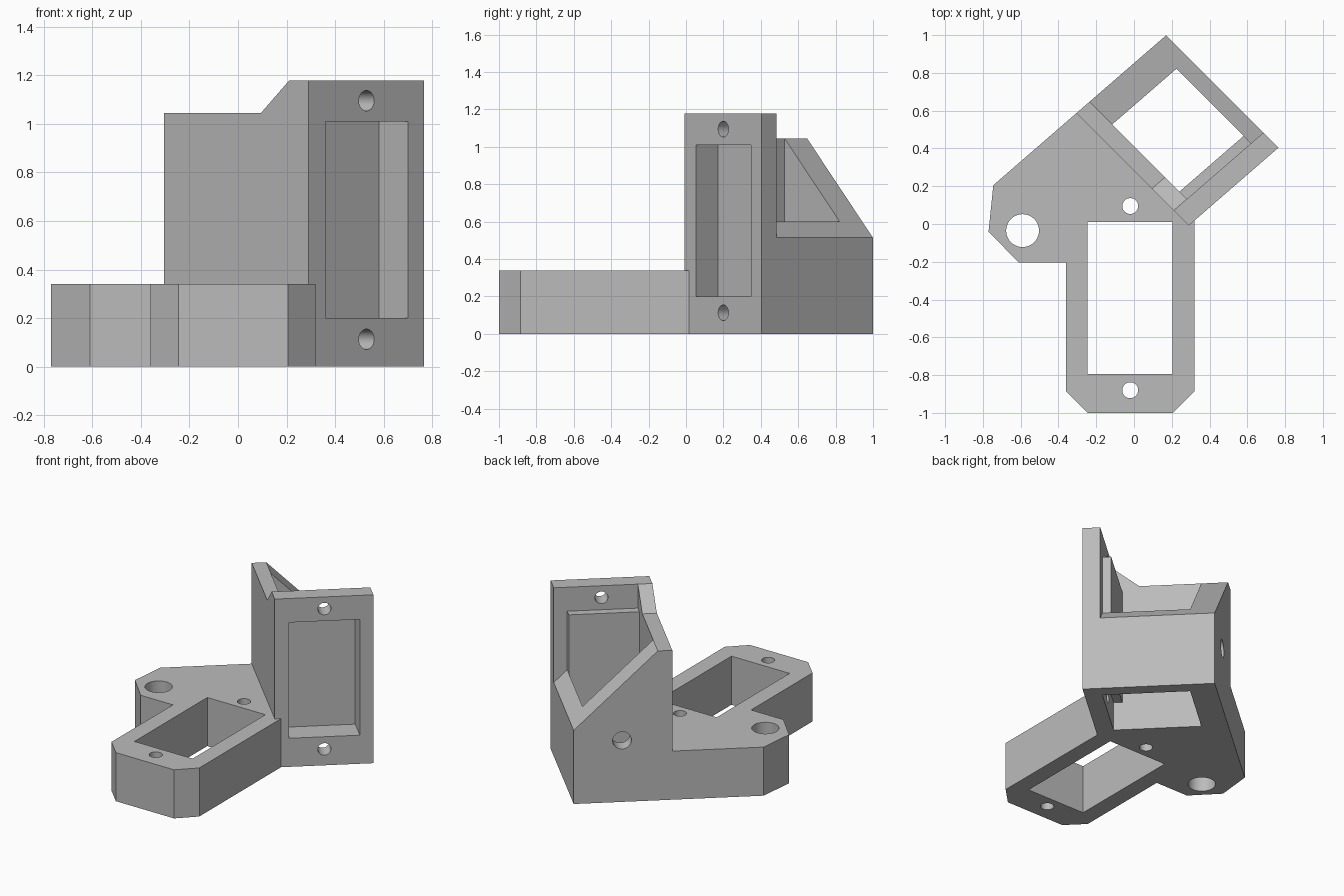
import bpy, bmesh
from mathutils import Vector

cube = bpy.data.objects.get("Cube")
if cube:
    bpy.data.objects.remove(cube)

grey = bpy.data.materials.new("plain grey")
grey.use_nodes = True
grey.diffuse_color = (0.5, 0.5, 0.5, 1)
grey.node_tree.nodes["Principled BSDF"].inputs["Base Color"].default_value = (0.5, 0.5, 0.5, 1)

# Slanted frame of the upright: s runs along the back wall, t towards its face plate
ORIGIN = Vector((-0.305, 0.587, 0))
S_AXIS = Vector((0.475, 0.412, 0))
T_AXIS = Vector((0.595, -0.595, 0))
UP = Vector((0, 0, 1))
WALL, FAR_WALL = 0.147, 0.863
POCKET_T, PLATE_T = 0.202, 0.866


def at(s, t, z=0):
    return ORIGIN + S_AXIS * s + T_AXIS * t + UP * z


def link(name, bm):
    bmesh.ops.recalc_face_normals(bm, faces=bm.faces)
    mesh = bpy.data.meshes.new(name)
    bm.to_mesh(mesh)
    bm.free()
    mesh.materials.append(grey)
    obj = bpy.data.objects.new(name, mesh)
    bpy.context.collection.objects.link(obj)
    return obj


def prism(name, outline, sweep):
    """Extrude a flat outline along a sweep vector."""
    bm = bmesh.new()
    face = bm.faces.new([bm.verts.new(p) for p in outline])
    moved = bmesh.ops.extrude_face_region(bm, geom=[face])["geom"]
    bmesh.ops.translate(bm, vec=sweep, verts=[v for v in moved if isinstance(v, bmesh.types.BMVert)])
    return link(name, bm)


def slanted_block(name, s0, s1, t0, t1, z0, z1):
    return prism(name, [at(s0, t0, z0), at(s1, t0, z0), at(s1, t1, z0), at(s0, t1, z0)], UP * (z1 - z0))


def rod(name, centre, axis, radius, length):
    bm = bmesh.new()
    bmesh.ops.create_cone(bm, cap_ends=True, segments=40, radius1=radius, radius2=radius, depth=length)
    bm.transform(axis.to_track_quat("Z", "Y").to_matrix().to_4x4())
    bmesh.ops.translate(bm, vec=centre, verts=bm.verts)
    return link(name, bm)


def combine(target, tool, operation):
    mod = target.modifiers.new(operation.lower(), "BOOLEAN")
    mod.operation, mod.solver, mod.object = operation, "EXACT", tool
    bpy.context.view_layer.objects.active = target
    bpy.ops.object.modifier_apply(modifier=mod.name)
    bpy.data.objects.remove(tool)


# Flat base, reaching slightly into the upright's side wall
base_outline = [(-0.77, -0.04), (-0.61, -0.205), (-0.36, -0.205), (-0.36, -0.885), (-0.245, -1),
                (0.205, -1), (0.32, -0.885), (0.32, 0.016)]
base_points = [Vector((x, y, 0)) for x, y in base_outline]
base_points += [at(0.063, 0.97), at(0.063, 0), at(-0.926, 0)]
bracket = prism("angled_bracket", base_points, UP * 0.34)

# Upright box with a sloping top, gusset and tall face plate
box_profile = [at(0, 0), at(1, 0), at(1, 0, 0.515), at(WALL, 0, 1.045), at(0, 0, 1.045)]
upright = prism("upright_box", box_profile, T_AXIS * 0.9)
gusset = prism("gusset", [at(0, 0.672, 1.045), at(0, PLATE_T, 1.178), at(0, 0.9, 1.178),
                          at(0, 0.9, 0.9), at(0, 0.672, 0.9)], S_AXIS * WALL)
plate = slanted_block("face_plate", 0, 1, PLATE_T, 1, 0, 1.178)
for part in (gusset, plate):
    combine(upright, part, "UNION")

# Pocket open at top and bottom, and the window in the face plate
combine(upright, slanted_block("pocket", WALL, FAR_WALL, POCKET_T, PLATE_T, -0.1, 1.4), "DIFFERENCE")
combine(upright, slanted_block("window", WALL, FAR_WALL, 0.8, 1.1, 0.2, 1.01), "DIFFERENCE")
combine(bracket, upright, "UNION")

# Rectangular opening in the base
opening = [Vector((x, y, -0.1)) for x, y in ((-0.245, -0.795), (0.205, -0.795), (0.205, 0.01), (-0.245, 0.01))]
combine(bracket, prism("base_opening", opening, UP), "DIFFERENCE")

# Screw holes through the base
for x, y, radius in ((-0.59, -0.035, 0.087), (-0.02, 0.095, 0.042), (-0.02, -0.88, 0.042)):
    combine(bracket, rod("base_hole", Vector((x, y, 0.2)), UP, radius, 0.8), "DIFFERENCE")

# Screw holes through the face plate
plate_normal = S_AXIS.cross(UP).normalized()
for z in (0.113, 1.095):
    combine(bracket, rod("plate_hole", at(0.51, 0.93, z), plate_normal, 0.042, 0.22), "DIFFERENCE")

# Cable hole with a counterbore on the inside of the back wall
combine(bracket, rod("cable_hole", at(0.5, 0.1, 0.43), plate_normal, 0.06, 0.4), "DIFFERENCE")
inner_face = at(0.5, POCKET_T, 0.43)
combine(bracket, rod("counterbore", inner_face, plate_normal, 0.11, 0.15), "DIFFERENCE")

# Smooth only the hole walls
bpy.ops.object.select_all(action="DESELECT")
bracket.select_set(True)
bpy.context.view_layer.objects.active = bracket
bpy.ops.object.shade_smooth_by_angle(angle=0.5)
